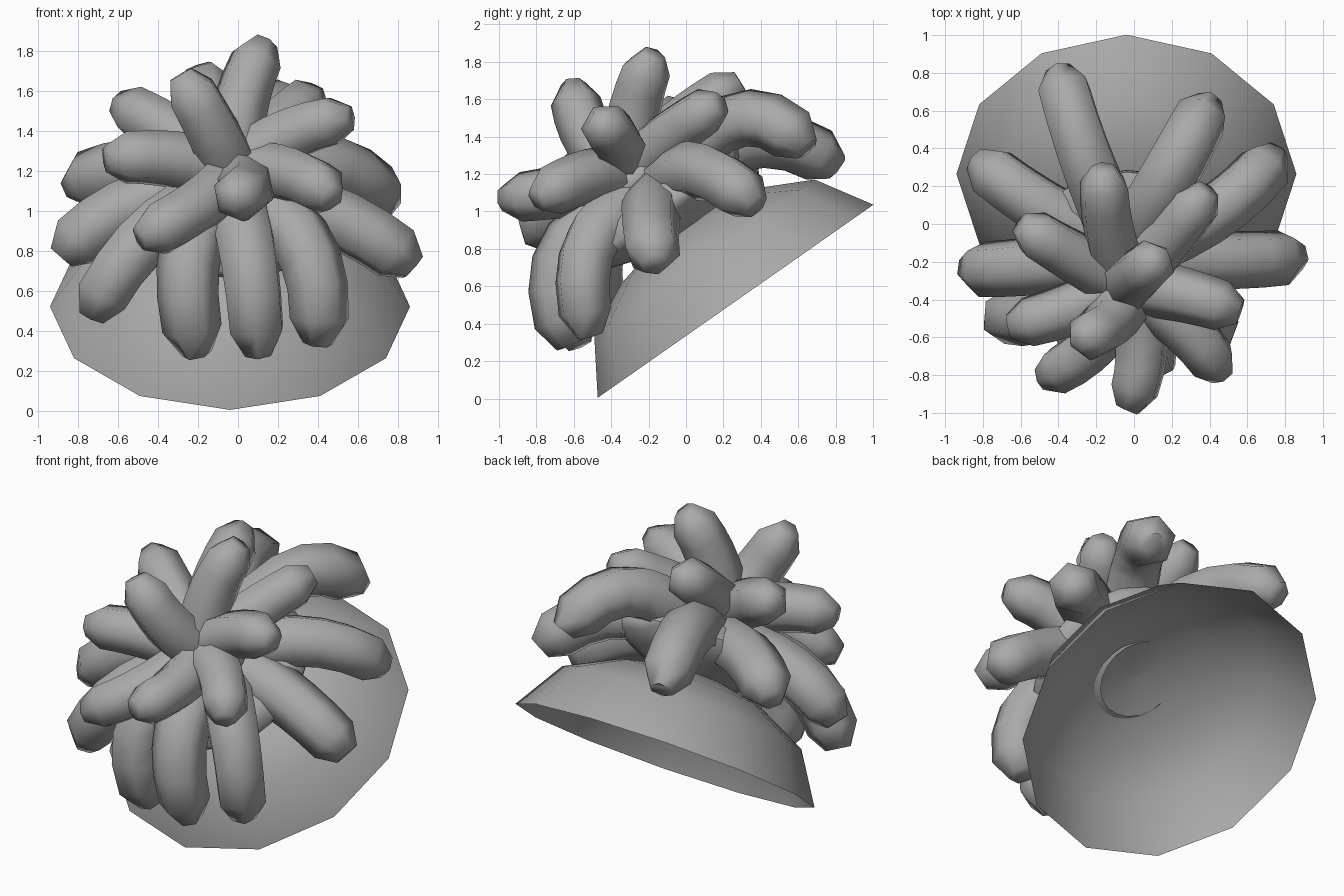
import bpy, bmesh, math
from mathutils import Vector, Matrix

if "Cube" in bpy.data.objects:
    bpy.data.objects.remove(bpy.data.objects["Cube"])

TILT = math.radians(35)
RIM = Vector((-0.04, 0.265, 0.52))
# Tilted frame: local z runs along the axis of the dome
FRAME = Matrix.Translation(RIM) @ Matrix.Rotation(TILT, 4, 'X')

grey = bpy.data.materials.new("stone_grey")
grey.diffuse_color = (0.4, 0.4, 0.4, 1)
grey.use_nodes = True
grey.node_tree.nodes["Principled BSDF"].inputs["Base Color"].default_value = grey.diffuse_color


def finish(name, bm, angle):
    bmesh.ops.recalc_face_normals(bm, faces=bm.faces)
    me = bpy.data.meshes.new(name)
    bm.to_mesh(me)
    bm.free()
    ob = bpy.data.objects.new(name, me)
    bpy.context.collection.objects.link(ob)
    me.materials.append(grey)
    bpy.ops.object.select_all(action='DESELECT')
    ob.select_set(True)
    bpy.context.view_layer.objects.active = ob
    bpy.ops.object.shade_smooth_by_angle(angle=math.radians(angle))
    return ob


def skin(bm, rings):
    for a, b in zip(rings, rings[1:]):
        n = len(a)
        for i in range(n):
            bm.faces.new((a[i], a[(i + 1) % n], b[(i + 1) % n], b[i]))


def lathe(name, profile, sides, lean=0.0):
    """Revolved shell around the tilted axis; profile is (radius, height, shift)."""
    bm = bmesh.new()
    rings = []
    for r, h, s in profile:
        ring = []
        for i in range(sides):
            a = 2 * math.pi * i / sides
            x, y = r * math.cos(a), r * math.sin(a)
            ring.append(bm.verts.new(FRAME @ Vector((x, y + s, h - lean * (x - y)))))
        rings.append(ring)
    skin(bm, rings)
    bm.faces.new(rings[-1])
    return finish(name, bm, 75)


def tentacle(name, start, mid, tip, radius, flare):
    """Six-sided arm along a curve through three points, with a blunt end."""
    p0, p1, p2 = Vector(start), Vector(mid), Vector(tip)
    d1, d2 = (p1 - p0).length, (p2 - p1).length
    k = d1 / (d1 + d2)

    def at(t):
        return (p0 * ((t - k) * (t - 1) / k) + p1 * (t * (t - 1) / (k * (k - 1)))
                + p2 * (t * (t - k) / (1 - k)))

    end = 1 - 0.09 / (d1 + d2)
    stops = [(end * i / 6, 1.0 + flare * (1 - i / 6)) for i in range(7)] + [(1.02, 0.5)]
    bm = bmesh.new()
    rings, side, old = [], None, None
    for t, f in stops:
        d = (at(t + 0.01) - at(t - 0.01)).normalized()
        if side is None:
            side = d.orthogonal().normalized()
        else:
            side = old.rotation_difference(d) @ side
        old = d
        up = d.cross(side)
        rings.append([bm.verts.new(at(t) + radius * f * (math.cos(a) * side + math.sin(a) * up))
                      for a in (math.pi * i / 3 for i in range(6))])
    skin(bm, rings)
    bm.faces.new(rings[-1])
    finish(name, bm, 66)


def ellipsoid(name, centre, r, thick):
    bm = bmesh.new()
    bmesh.ops.create_uvsphere(bm, u_segments=20, v_segments=10, radius=1)
    bm.transform(FRAME @ Matrix.Translation(centre) @ Matrix.Diagonal((r, r, thick, 1)))
    finish(name, bm, 70)


# Twelve-sided open dome
lathe("dome_base", [(0.9, 0, 0), (0.72, 0.29, 0), (0.44, 0.43, 0), (0.2, 0.485, 0),
                    (0.01, 0.5, 0)], 12)

# Umbrella-shaped body: stem flaring into the web between the lower arms
lathe("lower_body", [(0.24, 0.468, 0), (0.40, 0.54, -0.03), (0.52, 0.60, -0.06),
                     (0.55, 0.66, -0.06), (0.46, 0.74, -0.06), (0.25, 0.81, -0.05),
                     (0.01, 0.83, -0.05)], 20, lean=0.04)

# Core where the upper arms merge
ellipsoid("upper_core", (0, -0.08, 0.84), 0.27, 0.14)

# Lower whorl: long arms that arch over and droop
LOW = FRAME @ Vector((0, -0.02, 0.69))
lower = [
    ((-0.52, -0.48, 0.80), (-0.72, -0.47, 0.49)),
    ((-0.25, -0.63, 0.72), (-0.21, -0.58, 0.31)),
    ((0.06, -0.67, 0.72), (0.10, -0.63, 0.31)),
    ((0.37, -0.54, 0.74), (0.40, -0.52, 0.36)),
    ((0.54, -0.19, 0.94), (0.86, -0.17, 0.73)),
    ((0.52, 0.13, 1.20), (0.74, 0.36, 1.04)),
    ((0.31, 0.48, 1.47), (0.39, 0.63, 1.35)),
    ((-0.31, 0.51, 1.38), (-0.39, 0.79, 1.25)),
    ((-0.55, 0.13, 1.20), (-0.82, 0.33, 1.12)),
    ((-0.62, -0.23, 0.98), (-0.87, -0.24, 0.78)),
]
for i, (m, t) in enumerate(lower):
    tentacle(f"lower_arm_{i + 1}", LOW, m, t, 0.15, 0.15)

# Upper whorl: shorter arms that fan outward
TOP = Vector((-0.03, -0.32, 1.18))
upper = [
    ((0.01, -0.28, 1.52), (0.13, -0.18, 1.83)),
    ((-0.14, -0.53, 1.42), (-0.28, -0.60, 1.67)),
    ((0.28, -0.38, 1.39), (0.55, -0.46, 1.46)),
    ((0.21, -0.05, 1.43), (0.38, 0.17, 1.57)),
    ((-0.14, 0.01, 1.49), (-0.16, 0.28, 1.68)),
    ((-0.38, -0.14, 1.42), (-0.59, -0.01, 1.53)),
    ((-0.36, -0.46, 1.26), (-0.65, -0.54, 1.26)),
    ((0.04, -0.65, 1.11), (-0.03, -0.97, 1.07)),
    ((0.30, -0.58, 1.17), (0.46, -0.79, 1.07)),
    ((-0.23, -0.66, 1.00), (-0.48, -0.81, 0.87)),
]
for i, (m, t) in enumerate(upper):
    tentacle(f"upper_arm_{i + 1}", TOP, m, t, 0.135, 0.2)
